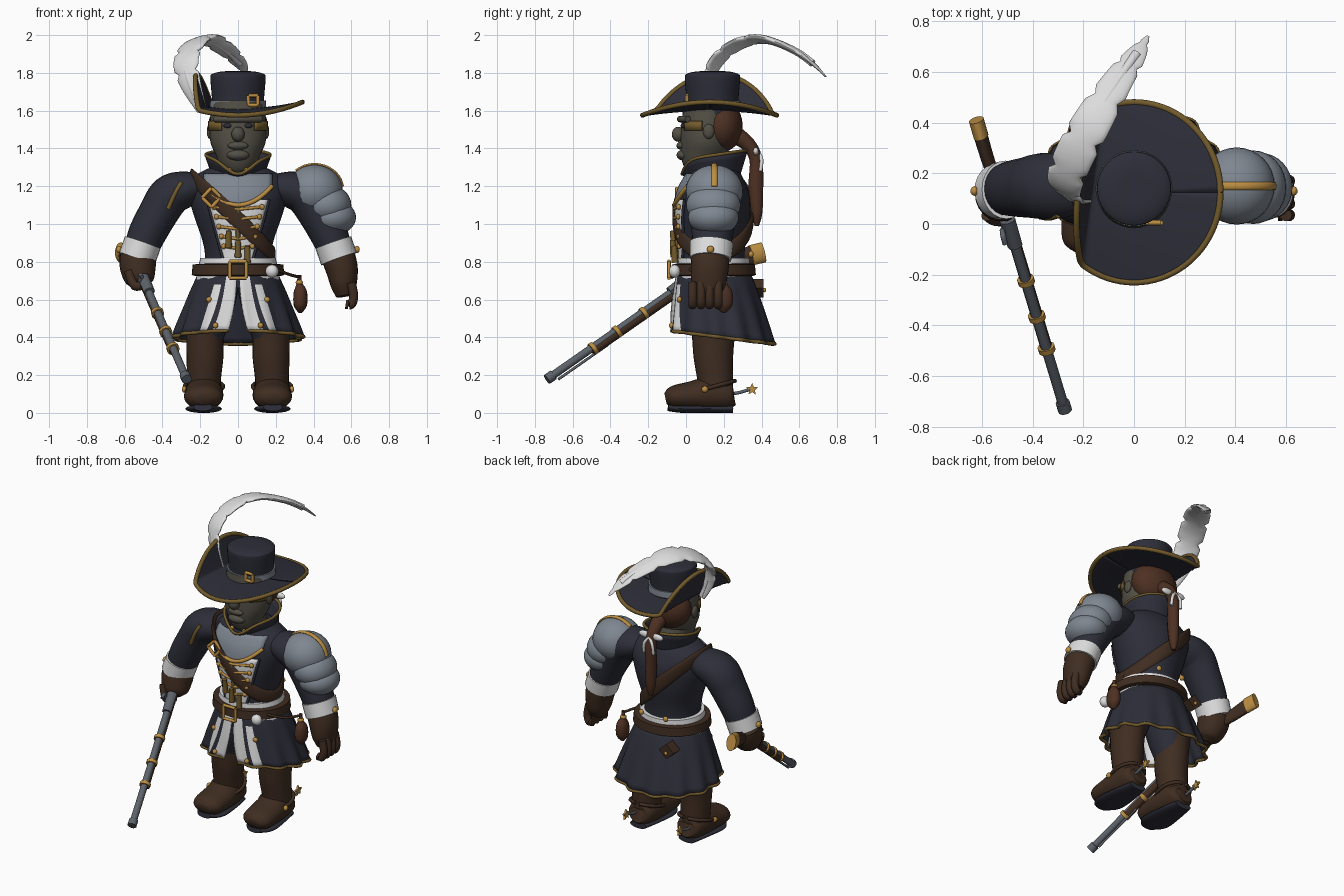
import bpy, bmesh, math
from mathutils import Vector

if "Cube" in bpy.data.objects:
    bpy.data.objects.remove(bpy.data.objects["Cube"])
TAU = math.tau
X, Y, Z = Vector((1, 0, 0)), Vector((0, 1, 0)), Vector((0, 0, 1))


def material(name, r, g, b):
    m = bpy.data.materials.new(name)
    m.use_nodes = True
    m.diffuse_color = (r, g, b, 1)
    node = next(n for n in m.node_tree.nodes if n.type == "BSDF_PRINCIPLED")
    node.inputs["Base Color"].default_value = (r, g, b, 1)
    node.inputs["Roughness"].default_value = 0.7
    return m


navy = material("navy cloth", 0.026, 0.027, 0.04)
leather = material("brown leather", 0.05, 0.026, 0.015)
hair = material("brown hair", 0.075, 0.03, 0.016)
skin = material("dark skin", 0.085, 0.078, 0.06)
gold = material("gold", 0.5, 0.27, 0.055)
braid = material("dull gold braid", 0.17, 0.105, 0.025)
white = material("white linen", 0.72, 0.72, 0.72)
plate = material("blue grey plate", 0.21, 0.24, 0.28)
steel = material("gun steel", 0.11, 0.125, 0.145)


def make(name, verts, faces, mats, thick=0.0, rule=None, angle=50):
    mats = mats if isinstance(mats, list) else [mats]
    me = bpy.data.meshes.new(name)
    me.from_pydata([tuple(v) for v in verts], [], faces)
    for i, p in enumerate(me.polygons):
        p.use_smooth = True
        p.material_index = rule(i) if rule else 0
    bm = bmesh.new()
    bm.from_mesh(me)
    bmesh.ops.recalc_face_normals(bm, faces=bm.faces)
    bm.to_mesh(me)
    bm.free()
    me.set_sharp_from_angle(angle=math.radians(angle))
    ob = bpy.data.objects.new(name, me)
    bpy.context.collection.objects.link(ob)
    for m in mats:
        me.materials.append(m)
    if thick:
        mod = ob.modifiers.new("thickness", "SOLIDIFY")
        mod.thickness, mod.offset = thick, 0
    return ob


def spline(rows, n=6):
    """Smooth curve through rows of any length."""
    out = []
    for i in range(len(rows) - 1):
        a, b, c, d = (rows[max(i - 1, 0)], rows[i], rows[i + 1], rows[min(i + 2, len(rows) - 1)])
        for k in range(n):
            t = k / n
            out.append([q + t * ((r - p) + t * ((2 * p - 5 * q + 4 * r - s) + t * (3 * (q - r) + s - p))) / 2
                        for p, q, r, s in zip(a, b, c, d)])
    return out + [list(rows[-1])]


def tube(name, rows, mat, ref=X, sides=24, n=6):
    """Sweep an ellipse; each row is x, y, z, radius along ref, other radius."""
    rows = spline(rows, n) if n > 1 else rows
    pts = [Vector(r[:3]) for r in rows]
    verts, faces, last = [], [], len(rows) - 1
    for i, r in enumerate(rows):
        t = (pts[min(i + 1, last)] - pts[max(i - 1, 0)]).normalized()
        side = ref(pts[i]) if callable(ref) else ref
        side = (side - t * side.dot(t)).normalized()
        other = t.cross(side)
        for k in range(sides):
            a = TAU * k / sides
            verts.append(pts[i] + side * (r[3] * math.cos(a)) + other * (r[4] * math.sin(a)))
    for i in range(last):
        for k in range(sides):
            a, b = i * sides + k, i * sides + (k + 1) % sides
            faces.append((a, b, b + sides, a + sides))
    faces += [tuple(range(sides)), tuple(range(last * sides, (last + 1) * sides))]
    return make(name, verts, faces, mat)


def rod(name, pts, r, mat, n=6, sides=10):
    d = Vector(pts[-1]) - Vector(pts[0])
    return tube(name, [(*p, r, r) for p in pts], mat, X if abs(d.x) < d.length * 0.8 else Z, sides, n)


def grid(name, f, nu, nv, mats, thick=0.008, rule=None):
    verts = [f(i / nu, j / nv) for i in range(nu + 1) for j in range(nv + 1)]
    w = nv + 1
    faces = [(i * w + j, i * w + j + 1, i * w + w + j + 1, i * w + w + j) for i in range(nu) for j in range(nv)]
    return make(name, verts, faces, mats, thick, rule and (lambda k: rule(k // nv, k % nv)))


def ball(name, c, s, mat, sides=24):
    bm = bmesh.new()
    bmesh.ops.create_uvsphere(bm, u_segments=sides, v_segments=sides // 2, radius=1)
    verts = [Vector(c) + Vector(v.co[i] * s[i] for i in range(3)) for v in bm.verts]
    faces = [[v.index for v in f.verts] for f in bm.faces]
    bm.free()
    return make(name, verts, faces, mat)


def buckle(name, c, size, mat=gold, tilt=0.0):
    """Square frame facing the front."""
    pts = []
    for k in range(5):
        a = TAU * (k / 4 + 1 / 8) + tilt
        pts.append(Vector(c) + (X * math.cos(a) + Z * math.sin(a)) * size)
    for a, b in zip(pts, pts[1:]):
        tube(name, [(*a, 0.01, 0.01), (*b, 0.01, 0.01)], mat, Y, 8, 1)


# Coat body
body_rows = spline([(0, .14, .66, .19, .18), (0, .14, .8, .175, .17), (0, .14, .9, .185, .175), (0, .145, 1.05, .235, .195),
                    (0, .15, 1.17, .265, .185), (0, .155, 1.25, .235, .15), (0, .16, 1.31, .12, .11)])
tube("coat_body", body_rows, navy, sides=48, n=1)


def body_at(z):
    return min(body_rows, key=lambda r: abs(r[2] - z)) if not body_rows[0][2] < z < body_rows[-1][2] else next(
        [p + (q - p) * (z - a[2]) / (b[2] - a[2]) for p, q in zip(a, b)]
        for a, b in zip(body_rows, body_rows[1:]) if a[2] <= z <= b[2])


def chest(x, z, off):
    _, cy, _, rx, ry = body_at(z)
    return Vector((x, cy - ry * math.sqrt(max(0.02, 1 - (x / rx) ** 2)) - off, z))


# Shirt, neck plate and gold lacing
grid("shirt_front", lambda u, v: chest((2 * u - 1) * (.07 + .09 * v), .8 + .33 * v, .006), 16, 12, white)
grid("neck_plate", lambda u, v: chest((2 * u - 1) * .18, 1.265 * v + (1 - v) * (1.1 + .1 * abs(2 * u - 1) ** 2), .012), 16, 8, plate)
rod("neck_plate_trim", [chest(.18 * k / 6, 1.1 + .1 * (k / 6) ** 2, .015) for k in range(-6, 7)], .012, gold, 2)
for k in range(5):
    z, w = .87 + .052 * k, .075 + .013 * k
    rod("shirt_lace", [chest(w * j / 3, z + .012 * abs(j) / 3, .014) for j in range(-3, 4)], .008, gold, 2)
    for s in (-1, 1):
        ball("lace_button", chest(s * w, z + .012, .018), (.015, .012, .015), gold, 10)
rod("shirt_placket", [chest(0, .82 + .065 * k, .01) for k in range(5)], .012, braid, 2)
for s in (-1, 1):
    rod("lapel_trim", [chest(s * (.075 + .09 * k / 5), .8 + .33 * k / 5, .008) for k in range(6)], .008, navy, 2)

# Shoulder strap running right round the body
strap = []
for k in range(61):
    a, z = TAU * k / 60, 1.02
    for _ in range(40):
        _, cy, _, rx, ry = body_at(z)
        z = .6 * z + .4 * (1.02 - .95 * (rx + .012) * math.cos(a))
    strap.append(((rx + .012) * math.cos(a), cy + (ry + .012) * math.sin(a), z, .012, .042))
tube("shoulder_strap", strap, leather, lambda p: Vector((p.x, p.y - .145, 0)), 12, 1)
buckle("strap_buckle", chest(-.14, 1.14, .035), .05, gold, .8)
for x, z in ((-.05, .92), (.0, .87), (.05, .84)):
    tube("powder_tube", [(*chest(x, z + .045, .035), .014, .014), (*chest(x, z - .045, .035), .018, .018)], braid, X, 12, 1)

# Collar with braided rim
def collar(u, v):
    a = TAU * u
    front = math.exp(-(min(u, 1 - u) * TAU / .55) ** 2)
    r = .125 + .045 * v
    return Vector((r * math.sin(a), .15 - r * math.cos(a), 1.24 + v * (.125 - .075 * front - .025 * math.cos(a))))


grid("collar", collar, 48, 4, navy, .014)
rod("collar_trim", [collar(k / 48, 1) for k in range(49)], .009, braid, 1)
for s in (-1, 1):
    ball("collar_button", (s * .045, .0, 1.285), (.014, .014, .014), gold, 10)

# Head
tube("head", [(0, .15, 1.24, .1, .1), (0, .12, 1.32, .1, .11), (0, .1, 1.36, .115, .125), (0, .1, 1.43, .145, .13),
              (0, .11, 1.52, .15, .135), (0, .12, 1.64, .14, .13)], skin, sides=32)
ball("nose", (0, -.04, 1.475), (.035, .035, .04), skin)
ball("lips", (0, -.025, 1.415), (.055, .025, .022), skin)
ball("chin", (0, -.01, 1.365), (.06, .04, .03), skin)
rod("brow", [(.12 * k / 3, -.03 + .04 * (k / 3) ** 2, 1.555) for k in range(-3, 4)], .018, skin)
for s in (-1, 1):
    ball("eye", (s * .055, -.017, 1.52), (.022, .012, .013), navy, 12)
    ball("ear", (s * .15, .12, 1.49), (.015, .03, .04), skin, 12)
    grid("cheek_band", lambda u, v: Vector((s * .156 * math.sin(.6 + .8 * u), .11 - .142 * math.cos(.6 + .8 * u), 1.495 + .05 * v)),
         8, 1, braid)

# Hair, tail and bow
ball("hair", (0, .19, 1.52), (.158, .11, .14), hair)
tube("hair_tail", [(0, .25, 1.48, .05, .05), (0, .33, 1.42, .04, .04), (0, .37, 1.34, .035, .035), (0, .37, 1.2, .035, .04),
                   (0, .375, 1.06, .03, .03), (0, .375, .99, .012, .012)], hair, sides=14)
for s in (-1, 1):
    ball("bow_loop", (s * .045, .37, 1.385), (.045, .015, .022), white, 14)
    rod("bow_end", [(0, .385, 1.38), (s * .03, .4, 1.34), (s * .035, .395, 1.28)], .01, white)

# Hat: crown, band, folded brim and braid
tube("hat_crown", [(0, .14, 1.58, .14, .14), (0, .14, 1.66, .138, .138), (0, .14, 1.77, .146, .146), (0, .14, 1.795, .135, .135),
                   (0, .14, 1.808, .08, .08), (0, .14, 1.808, .01, .01)], navy, sides=40)
tube("hat_band", [(0, .14, 1.615, .15, .15), (0, .14, 1.655, .147, .147)], plate, sides=40, n=1)
buckle("hat_buckle", (.08, .005, 1.655), .036)


def brim(u, v):
    a, r = TAU * u, .12 + .235 * v
    x, y = r * math.cos(a) * .96, r * math.sin(a)
    z = 1.605 + .04 * (x / .34) ** 2 - .03 * (y / .36) ** 2
    fold = -.17 + .14 * y
    if x < fold:
        z += .85 * (fold - x)
        x = fold - .3 * (fold - x)
    return Vector((x, y + .125, z))


grid("hat_brim", brim, 80, 14, navy, .014)
rod("hat_brim_braid", [brim(k / 80, 1) for k in range(81)], .013, braid, 1)

# Feather plume with split edges
plume = spline([(-.19, .1, 1.6, .03, .012), (-.25, .11, 1.74, .06, .016), (-.275, .16, 1.86, .075, .02), (-.235, .27, 1.95, .08, .02),
                (-.16, .41, 1.978, .078, .02), (-.06, .57, 1.92, .06, .016), (.01, .67, 1.85, .04, .01), (.055, .74, 1.78, .006, .004)])
for k in range(9, 40, 6):
    plume[k][3] *= .72
tube("feather_plume", plume, white, Vector((.85, -.4, .2)), 20, 1)
rod("feather_quill", [p[:3] for p in plume[:38:3]], .02, white, 2)

# Sash, belt and skirt
tube("sash", [(0, .145, .7, .225, .2), (0, .145, .82, .2, .19)], white, sides=48, n=1)
tube("belt", [(0, .145, .725, .225, .21), (0, .145, .73, .245, .225), (0, .145, .785, .24, .22), (0, .145, .79, .2, .2)],
     leather, sides=48, n=1)
buckle("belt_buckle", (0, -.09, .758), .062)


def skirt(u, v):
    gap = .03 + .13 * v * v
    a = gap + (TAU - 2 * gap) * u
    flare = v ** .85
    r = 1 + .045 * v * math.cos(13 * a)
    return Vector((r * (.2 + .135 * flare) * math.sin(a), .145 + .045 * flare - r * (.19 + .085 * flare) * math.cos(a),
                   .74 - v * (.34 - .035 * math.cos(a))))


COLS = 72
grid("coat_skirt", skirt, COLS, 10, [navy, white], .012,
     lambda i, j: int(min(i, COLS - 1 - i) in (0, 1, 2, 4, 5) and (j > 1 or min(i, COLS - 1 - i) < 3)))
rod("skirt_hem_braid", [skirt(k / 144, 1) for k in range(145)], .01, braid, 1)
for u in (.04, .09, .91, .96):
    ball("skirt_button", skirt(u, .45 if .05 < u < .95 else .9) - Y * .012, (.016, .014, .016), gold, 10)
for s in (-1, 1):
    ball("back_button", (s * .09, .345, .84), (.018, .014, .018), gold, 10)

# Hip gear: pouch, flask and pompom
tube("back_pouch", [(-.14, .34, .66, .055, .05), (-.14, .41, .66, .055, .05)], leather, X, 4, 1)
ball("pouch_stud", (-.14, .415, .65), (.012, .01, .012), gold, 10)
tube("hip_flask", [(.325, .2, .73, .01, .01), (.325, .2, .69, .014, .014), (.33, .2, .64, .035, .045), (.33, .2, .57, .035, .045),
                   (.33, .2, .53, .01, .01)], hair, sides=16)
ball("flask_collar", (.325, .2, .69), (.02, .022, .015), gold, 12)
rod("flask_cord", [(.2, .02, .76), (.28, .1, .73), (.325, .2, .72)], .008, leather)
ball("belt_pompom", (.18, -.06, .75), (.035, .03, .035), white, 16)

# Arms, cuffs, gloves, legs and boots, both sides
for s in (-1, 1):
    tube("sleeve", [(s * .17, .15, 1.2, .09, .06), (s * .27, .15, 1.185, .125, .095), (s * .36, .15, 1.15, .13, .11),
                    (s * .42, .145, 1.06, .12, .105), (s * .48, .14, .95, .11, .1), (s * .515, .135, .86, .1, .09)], navy, Y)
    tube("cuff", [(s * .505, .135, .9, .115, .1), (s * .535, .13, .815, .11, .1)], white, Y, n=1)
    ball("cuff_button", (s * .63, .13, .865), (.016, .02, .02), gold, 10)
    tube("glove", [(s * .53, .13, .83, .1, .09), (s * .55, .125, .76, .1, .085), (s * .56, .12, .68, .09, .07), (s * .57, .115, .62, .06, .05)]
         if s > 0 else [(-.53, .13, .83, .1, .095), (-.53, .11, .77, .1, .095), (-.52, .08, .7, .075, .075), (-.515, .07, .67, .03, .03)],
         leather, Y)
    for k in range(4):
        y = .035 + .045 * k
        rod("finger", [(.6, y, .69), (.612, y, .62), (.6, y, .575), (.57, y, .575)] if s > 0 else
            [(-.58, y, .74 + y / 3), (-.545, y - .02, .66 + y / 3), (-.48, y - .02, .68 + y / 3)], .024, leather)
    for k in (-1, 0, 1):
        rod("sleeve_slash", [(s * (.45 + .02 * k), .05 + .012 * abs(k), 1.08), (s * (.485 + .02 * k), .045 + .01 * abs(k), .98)], .008, white)
    tube("trouser_leg", [(s * .09, .14, .7, .1, .13), (s * .13, .14, .55, .105, .13), (s * .17, .14, .4, .09, .1)], navy)
    tube("boot_shaft", [(s * .18, .16, .08, .09, .09), (s * .18, .155, .18, .09, .095), (s * .175, .145, .3, .098, .105),
                        (s * .175, .145, .42, .1, .115), (s * .17, .145, .52, .115, .13)], leather)
    tube("boot_foot", [(s * .18, .255, .09, .04, .04), (s * .18, .235, .09, .08, .07), (s * .18, .13, .1, .1, .09), (s * .182, .02, .09, .104, .075),
                       (s * .185, -.07, .082, .095, .06), (s * .185, -.108, .075, .05, .03)], leather)
    tube("boot_sole", [(s * .18, .25, .022, .06, .022), (s * .18, .12, .022, .085, .022), (s * .183, -.02, .022, .095, .022),
                       (s * .185, -.095, .03, .05, .02)], navy)
    rod("spur_strap", [(s * .18 + .102 * math.sin(a * .5), .15 - .11 * math.cos(a * .5), .14 - .03 * math.cos(a * .5)) for a in range(-6, 7)],
        .011, leather, 2)
    ball("spur_stud", (s * .285, .1, .125), (.014, .018, .018), gold, 10)
    rod("spur_shank", [(s * .2, .2, .1), (s * .2, .27, .105), (s * .2, .34, .125)], .009, steel)
    star = [Vector((s * .2 + d, .35 + r * math.sin(TAU * k / 10), .125 + r * math.cos(TAU * k / 10)))
            for d in (-.007, .007) for k in range(10) for r in [.034 if k % 2 == 0 else .015]]
    make("spur_star", star, [tuple(range(10)), tuple(range(10, 20))] +
         [(k, (k + 1) % 10, 10 + (k + 1) % 10, 10 + k) for k in range(10)], gold, angle=20)

# Layered shoulder armour on the left, braid on the right shoulder
ball("shoulder_plate_lower", (.5, .145, 1.035), (.125, .135, .095), plate, 32)
ball("shoulder_plate_middle", (.47, .145, 1.1), (.13, .145, .11), plate, 32)
ball("shoulder_plate_upper", (.405, .15, 1.175), (.15, .152, .138), plate, 32)
tube("shoulder_plate_ridge", [(.405 + .152 * math.sin(a), .15, 1.175 + .14 * math.cos(a), .016, .008)
                              for a in (-.7, -.35, 0, .35, .7, 1.05, 1.4)], gold, Y, 10)
rod("shoulder_braid", [(-.3, .035, 1.22), (-.335, .025, 1.16), (-.37, .03, 1.08)], .012, braid)

# Long gun: barrel, stock, bands and lock
muzzle, breech = Vector((-.275, -.725, .185)), Vector((-.5, .02, .705))
down = Vector((0, .35, -.94))


def along(t, drop=0.0):
    return muzzle.lerp(breech, t) + down * drop


def sleeve(name, t0, t1, r, mat, drop=0.0):
    return tube(name, [(*along(t0, drop), r, r), (*along(t1, drop), r, r)], mat, X, 12, 1)


sleeve("gun_barrel", 0, 1, .021, steel)
sleeve("gun_muzzle", -.015, .03, .028, steel)
sleeve("gun_ramrod", .05, .4, .007, steel, .035)
sleeve("gun_forestock", .3, 1.02, .024, leather, .016)
for t in (.31, .48, .67):
    sleeve("gun_band", t - .012, t + .012, .034, gold, .006)
tube("gun_stock", [(*along(.95, .01), .026, .03), (-.53, .12, .75, .024, .032), (-.575, .25, .8, .026, .045), (-.605, .35, .835, .028, .052)], leather)
tube("gun_butt_plate", [(-.603, .345, .834, .03, .054), (-.622, .41, .85, .03, .054)], gold, n=1)
tube("gun_lock", [(*along(.86, -.01), .03, .025), (*along(1, -.01), .032, .03)], steel, X, 8, 1)
rod("gun_hammer", [along(.95, -.02) - X * .03, along(.94, -.06) - X * .03, along(.9, -.07) - X * .03], .011, steel)
